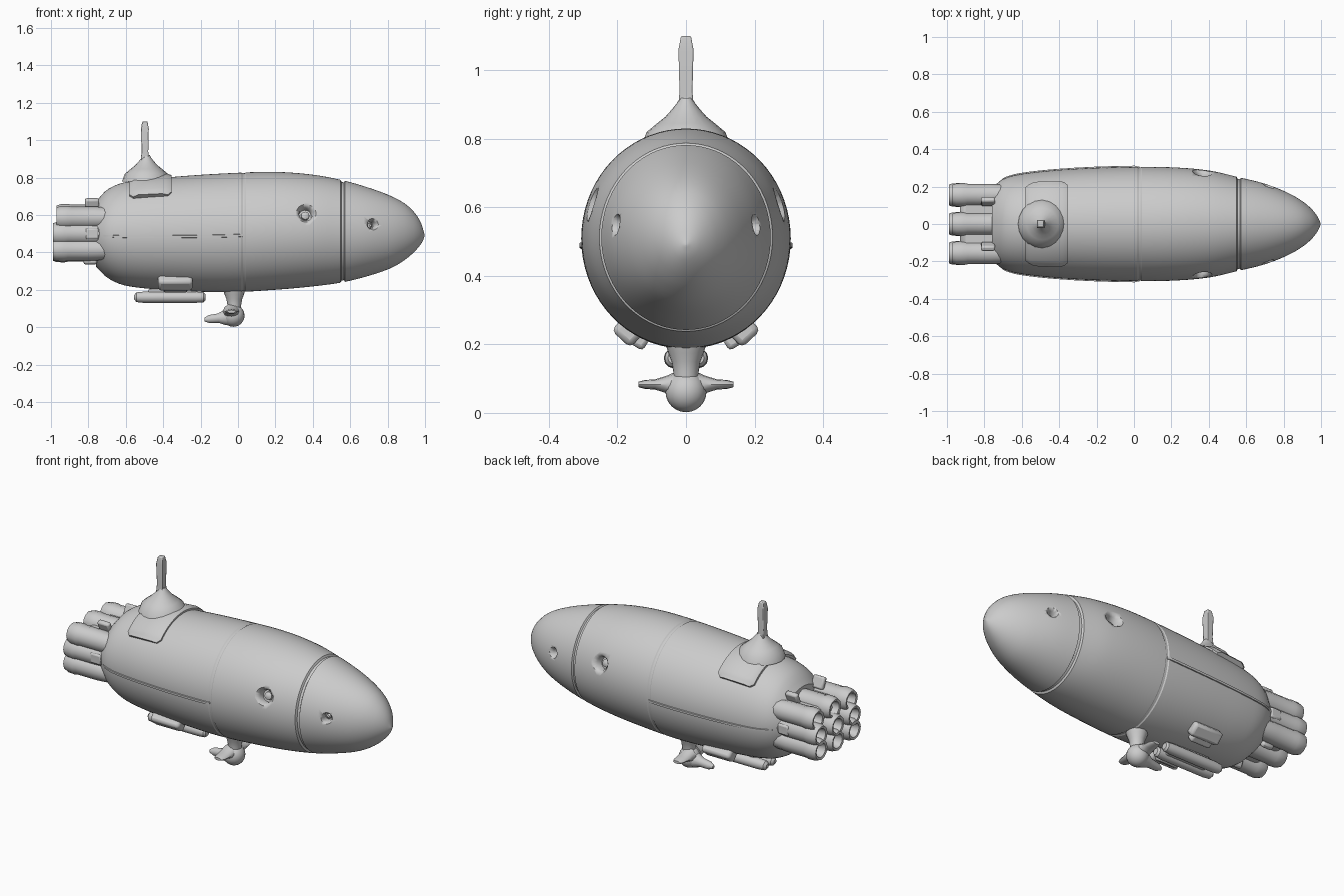
import bpy, bmesh
from math import sin, cos, pi, radians, sqrt
from mathutils import Vector, Matrix

if "Cube" in bpy.data.objects:
    bpy.data.objects.remove(bpy.data.objects["Cube"])

# Hull stations: x, top z, bottom z, half width
ST = [(-.76, .67, .325, .195), (-.70, .735, .265, .24), (-.60, .775, .222, .268), (-.35, .803, .197, .293),
      (-.05, .823, .187, .305), (.2, .830, .200, .303), (.4, .815, .218, .286), (.56, .785, .240, .250),
      (.7, .745, .275, .215), (.82, .700, .317, .168), (.9, .655, .365, .122), (.95, .605, .410, .080),
      (.98, .555, .447, .042), (.992, .515, .470, .018), (.998, .493, .489, .003)]


def station(x):
    """Smoothly interpolated hull section: centre z, z radius, y radius."""
    x = min(max(x, ST[0][0]), ST[-1][0])
    i = max(k for k in range(len(ST) - 1) if ST[k][0] <= x)
    a, b = ST[i], ST[i + 1]
    p, n = ST[max(i - 1, 0)], ST[min(i + 2, len(ST) - 1)]
    h = b[0] - a[0]
    t = (x - a[0]) / h
    v = []
    for c in (1, 2, 3):
        m0 = (b[c] - p[c]) / (b[0] - p[0]) * h
        m1 = (n[c] - a[c]) / (n[0] - a[0]) * h
        v.append((2*t**3 - 3*t*t + 1) * a[c] + (t**3 - 2*t*t + t) * m0
                 + (3*t*t - 2*t**3) * b[c] + (t**3 - t*t) * m1)
    return (v[0] + v[1]) / 2, (v[0] - v[1]) / 2, v[2]


def skin(x, a, off=0.0):
    """Point on the hull at x; angle a is measured from the top."""
    zc, rz, ry = station(x)
    return Vector((x, (ry + off) * sin(a), zc + (rz + off) * cos(a)))


def finish(name, bm, angle=35, bevel=0):
    bmesh.ops.recalc_face_normals(bm, faces=bm.faces)
    me = bpy.data.meshes.new(name)
    bm.to_mesh(me)
    bm.free()
    ob = bpy.data.objects.new(name, me)
    bpy.context.collection.objects.link(ob)
    if bevel:
        m = ob.modifiers.new("round", 'BEVEL')
        m.width, m.segments = bevel, 2
    bpy.ops.object.select_all(action='DESELECT')
    bpy.context.view_layer.objects.active = ob
    ob.select_set(True)
    bpy.ops.object.shade_smooth_by_angle(angle=radians(angle))
    return ob


def loft(name, rings, angle=35, bevel=0):
    """Skin closed rings of points and cap both ends."""
    bm = bmesh.new()
    vs = [[bm.verts.new(p) for p in r] for r in rings]
    n = len(vs[0])
    for r, s in zip(vs, vs[1:]):
        for k in range(n):
            bm.faces.new((r[k], r[(k + 1) % n], s[(k + 1) % n], s[k]))
    bm.faces.new(vs[0])
    bm.faces.new(vs[-1])
    return finish(name, bm, angle, bevel)


def lathe(name, prof, at, axis, n=24, angle=40):
    """Turn a (distance, radius) profile about an axis."""
    rot = Vector(axis).to_track_quat('Z', 'Y')
    return loft(name, [[Vector(at) + rot @ Vector((r * cos(2*pi*k/n), r * sin(2*pi*k/n), d))
                        for k in range(n)] for d, r in prof], angle)


def box(name, at, size, rot=0, bevel=.01):
    bm = bmesh.new()
    bmesh.ops.create_cube(bm, size=1, matrix=Matrix.Translation(at) @ Matrix.Rotation(rot, 4, 'X')
                          @ Matrix.Diagonal((*size, 1)))
    return finish(name, bm, 35, bevel)


# Hull with two sunken seam rings
xs = [-.76 + 1.7 * k / 70 for k in range(71)] + [.955, .968, .98, .987, .992, .996, .998]
grooves = {.03: .004, .56: .010}
sections = [(x, 0) for x in xs if all(abs(x - g) > .016 for g in grooves)]
for g, d in grooves.items():
    sections += [(g - .012, 0), (g - .006, -d), (g + .006, -d), (g + .012, 0)]
hull = loft("hull", [[skin(x, 2*pi*k/72, o) for k in range(72)] for x, o in sorted(sections)], 25)


def normal(p):
    def f(q):
        zc, rz, ry = station(q.x)
        return (q.y / ry)**2 + ((q.z - zc) / rz)**2
    e = .002
    return Vector([f(p + d) - f(p - d) for d in
                   (Vector((e, 0, 0)), Vector((0, e, 0)), Vector((0, 0, e)))]).normalized()


# Portholes: countersunk openings with a small lens
for x, z, r in ((.365, .61, .060), (.72, .55, .036)):
    for s in (-1, 1):
        zc, rz, ry = station(x)
        p = Vector((x, s * ry * sqrt(1 - ((z - zc) / rz)**2), z))
        n = normal(p)
        cut = lathe("porthole_cutter", [(-.055, r*.55), (-.02, r*.6), (0, r*.9), (.012, r*1.25), (.05, r*1.6)], p, n)
        cut.hide_render = True
        m = hull.modifiers.new("porthole", 'BOOLEAN')
        m.operation, m.solver, m.object = 'DIFFERENCE', 'EXACT', cut
        bpy.context.view_layer.objects.active = hull
        # cut before the smoothing modifier
        bpy.ops.object.modifier_move_to_index(modifier=m.name, index=0)
        bpy.ops.object.modifier_apply(modifier=m.name)
        bpy.data.objects.remove(cut)
        lathe("porthole_lens", [(-.06, r*.4), (-.045, r*.36), (-.038, r*.15)], p, n, 16)

# Saddle plate wrapped over the hull, with hump and mast
N = 24
rings = []
for k in range(N + 1):
    a = radians(-48 + 96 * k / N)
    inset = .02 if k in (0, N) else 0
    x0, x1 = -.58 + inset, -.355 - inset
    rings.append([skin(x0, a, -.02), skin(x0, a, .012), skin(x0 + .025, a, .026),
                  skin(x1 - .03, a, .022), skin(x1, a, .010), skin(x1, a, -.02)])
loft("mast_saddle", rings, 40)
lathe("mast_hump", [(.78, .13), (.82, .115), (.845, .085), (.865, .06), (.885, .042), (.905, .026), (.92, .018)],
      (-.49, 0, 0), (0, 0, 1), 20, 60)
loft("mast", [[(-.498 + sx * w, sy * w * 1.05, z) for sx, sy in ((-1, -1), (1, -1), (1, 1), (-1, 1))]
              for z, w in ((.88, .022), (.94, .018), (1.06, .021), (1.10, .014))], 30, .004)

# Side rails along the hull flanks
for s in (-1, 1):
    rail = []
    for k in range(31):
        x = -.72 + .75 * k / 30
        o = .006 if 0 < k < 30 else .0
        rail.append([skin(x, s * (radians(93) + d), q) for d, q in
                     ((-.03, -.01), (-.02, o), (.02, o), (.03, -.01))])
    loft("side_rail", rail, 40)

# Engine cluster: hollow nozzles round a core
tube = [(.28, .055), (.20, .060), (.08, .060), (.06, .064), (.02, .062), (0, .055), (.003, .042), (.05, .034)]
spots = [(s * .155, z) for s in (-1, 1) for z in (.415, .5, .585)] + [(0, .41), (0, .5), (0, .595)]
for k, (y, z) in enumerate(spots):
    back = -.97 if z > .55 else -.99
    lathe("engine_nozzle", tube, (back, y, z), (1, 0, 0), 12, 35)
box("engine_core", (-.83, 0, .5), (.2, .27, .22), 0, .03)
# Struts from the hull to the nozzles
for s in (-1, 1):
    box("upper_strut", (-.78, s * .12, .655), (.075, .03, .07), -s * .4)
    box("lower_strut", (-.79, s * .12, .365), (.07, .03, .06), s * .4)
    box("side_strut", (-.78, s * .20, .5), (.07, .03, .06))

# Lower side pods
for s in (-1, 1):
    box("side_pod", (-.335, s * .165, .243), (.185, .075, .075), s * .75, .016)
    box("side_pod_foot", (-.335, s * .135, .215), (.13, .05, .05), s * .55, .012)

# Belly skid
for s in (-1, 1):
    lathe("skid_tube", [(0, .012), (.012, .026), (.05, .030), (.33, .030), (.37, .027), (.38, .018)],
          (-.555, s * .035, .160), (1, 0, 0), 12, 35)
box("skid_mount", (-.35, 0, .175), (.26, .08, .06))

# Belly gimbal: neck, ball, tail and stub wings
lathe("gimbal_neck", [(.09, .035), (.12, .037), (.15, .042), (.175, .052), (.21, .062)],
      (-.02, 0, 0), (0, 0, 1), 20, 50)
lathe("gimbal_ball", [(-.06 * cos(pi * k / 12), max(.06 * sin(pi * k / 12), .001)) for k in range(13)],
      (-.025, 0, .062), (0, 0, 1), 20, 60)
lathe("gimbal_tail", [(0, .05), (.045, .042), (.08, .026), (.13, .022), (.155, .010)],
      (-.025, 0, .056), (-1, 0, -.10), 14, 50)
for s in (-1, 1):
    loft("stub_wing", [[(-.035 + w * cos(2*pi*k/12), s * y, .083 + t * sin(2*pi*k/12)) for k in range(12)]
                       for y, w, t in ((.02, .045, .042), (.055, .040, .026), (.09, .036, .015),
                                       (.12, .032, .013), (.138, .022, .008))], 40)
